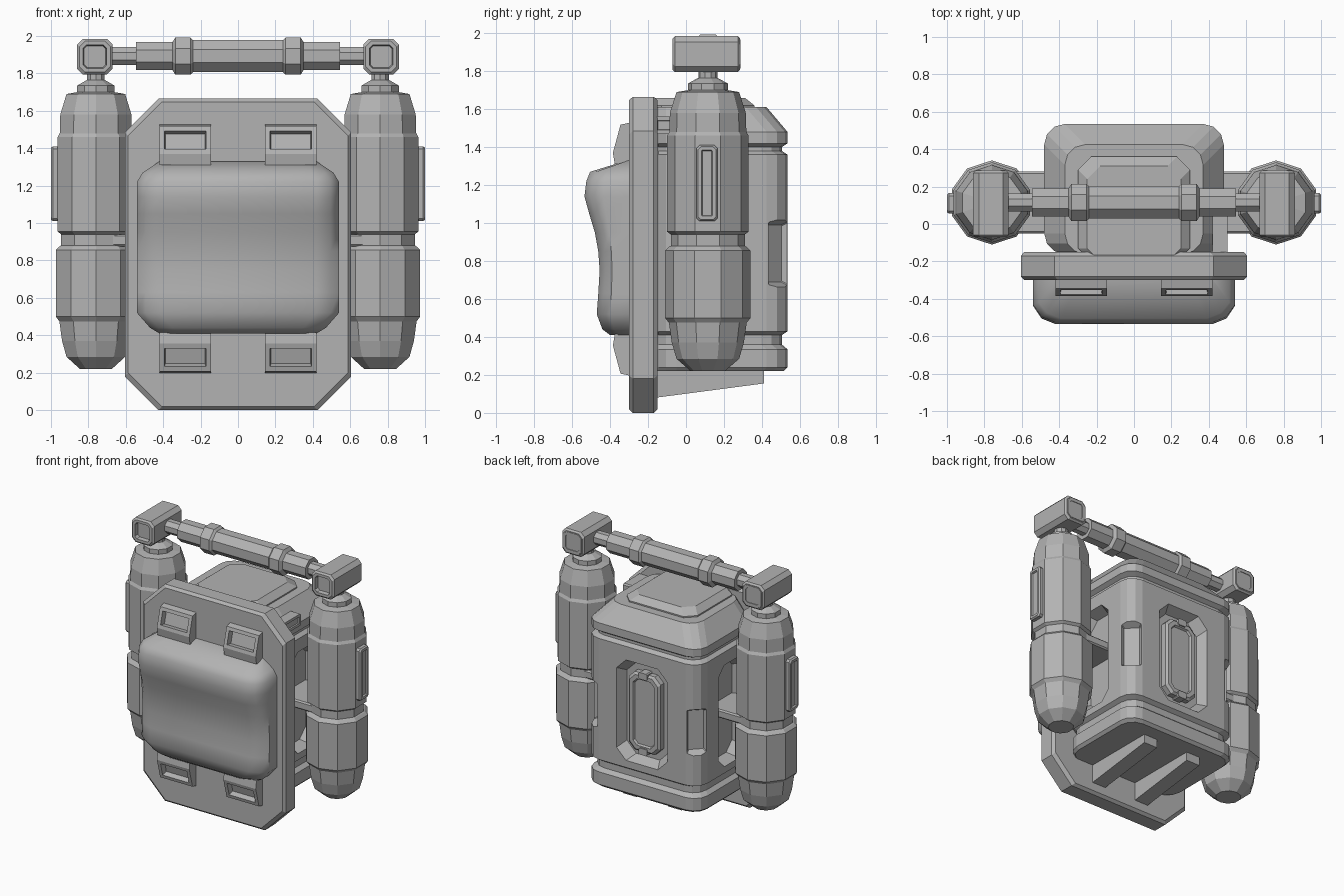
import bpy, bmesh, math
from mathutils import Matrix, Vector

cube = bpy.data.objects.get("Cube")
if cube:
    bpy.data.objects.remove(cube, do_unlink=True)

grey = bpy.data.materials.new("plain_grey")
grey.use_nodes = True
grey.diffuse_color = (0.45, 0.45, 0.45, 1)
grey.node_tree.nodes["Principled BSDF"].inputs["Base Color"].default_value = (0.45, 0.45, 0.45, 1)


def ring(x0, x1, y0, y1, c, segs=1):
    """Rectangle with cut or rounded corners, as 2D points."""
    pts = []
    corners = ((x1 - c, y1 - c), (x0 + c, y1 - c), (x0 + c, y0 + c), (x1 - c, y0 + c))
    for k, (cx, cy) in enumerate(corners):
        for s in range(segs + 1):
            a = (k + s / segs) * math.pi / 2
            pts.append((cx + c * math.cos(a), cy + c * math.sin(a)))
    return pts


def loft(name, rings, matrix=None, mirror=False, inset=None):
    """Skin a stack of equal rings, cap the ends and optionally sink facing panels."""
    bm = bmesh.new()
    rows = [[bm.verts.new(p) for p in r] for r in rings]
    n = len(rows[0])
    for a, b in zip(rows, rows[1:]):
        for i in range(n):
            bm.faces.new((a[i], a[(i + 1) % n], b[(i + 1) % n], b[i]))
    bm.faces.new(rows[0])
    bm.faces.new(rows[-1])
    bmesh.ops.recalc_face_normals(bm, faces=bm.faces)
    bm.normal_update()
    if inset:
        direction, width, depth = inset
        hit = [f for f in bm.faces if f.normal.dot(Vector(direction).normalized()) > 0.97]
        bmesh.ops.inset_region(bm, faces=hit, thickness=width, use_even_offset=True)
        bmesh.ops.inset_region(bm, faces=hit, thickness=width * 0.3, depth=-depth)
    if matrix:
        bm.transform(matrix)
    mesh = bpy.data.meshes.new(name)
    bm.to_mesh(mesh)
    bm.free()
    mesh.materials.append(grey)
    ob = bpy.data.objects.new(name, mesh)
    bpy.context.collection.objects.link(ob)
    if mirror:
        ob.modifiers.new("mirror", 'MIRROR').use_mirror_merge = False
    return ob


def slab(name, hw, z0, z1, c, levels, loc=(0, 0), angle=0, **kw):
    """Upright cut-corner slab; levels are (outward distance, edge inset)."""
    rings = [[(a, y, b) for a, b in ring(-hw + i, hw - i, z0 + i, z1 - i, c)] for y, i in levels]
    m = Matrix.Translation((*loc, 0)) @ Matrix.Rotation(math.radians(angle), 4, 'Z')
    return loft(name, rings, m, **kw)


def lathe(name, profile, sides, turn, matrix, mirror=False):
    angles = [turn + 2 * math.pi * k / sides for k in range(sides)]
    rings = [[(r * math.cos(a), r * math.sin(a), z) for a in angles] for r, z in profile]
    return loft(name, rings, matrix, mirror)


# Back plate
slab("back_plate", 0.605, 0, 1.665, 0.18,
     [(-0.30, 0.018), (-0.28, 0), (-0.17, 0), (-0.15, 0.018)])

# Soft pad: sections as (height, half width, front)
pad = []
for z, w, f in ((0.41, 0.42, -0.40), (0.44, 0.47, -0.44), (0.52, 0.54, -0.47),
                (0.63, 0.54, -0.462), (0.75, 0.54, -0.455), (0.85, 0.54, -0.462),
                (0.95, 0.54, -0.48), (1.05, 0.54, -0.51), (1.14, 0.54, -0.535),
                (1.22, 0.54, -0.525), (1.27, 0.51, -0.505), (1.33, 0.42, -0.31)):
    side = f + 0.4 * (-0.29 - f)
    pad.append([(-w, -0.29, z), (-w, side, z), (-w + 0.045, f + 0.03, z), (-w + 0.12, f, z),
                (w - 0.12, f, z), (w - 0.045, f + 0.03, z), (w, side, z), (w, -0.29, z)])
pad_ob = loft("padding", pad)
bpy.ops.object.select_all(action='DESELECT')
pad_ob.select_set(True)
bpy.context.view_layer.objects.active = pad_ob
bpy.ops.object.shade_smooth_by_angle(angle=math.radians(45))

# Strap buckles, above and below the pad
for name, base, up in (("upper_buckle", 1.53, -1), ("lower_buckle", 0.195, 1)):
    side = ((-0.29, 0), (-0.345, 0.012), (-0.385, 0.16), (-0.375, 0.22), (-0.29, 0.22))
    rings = [[(x, y, base + up * h) for y, h in side] for x in (0.145, 0.42)]
    loft(name, rings, mirror=True, inset=((0, -0.148, -up * 0.04), 0.026, 0.04))

# Main body with band grooves and sloped roof
levels = ((0.02, 0.22), (0, 0.24), (0, 0.335), (0.03, 0.36), (0.03, 0.41), (0, 0.43),
          (0, 1.36), (0.03, 1.38), (0.03, 1.40), (0, 1.42), (0, 1.48), (0.11, 1.61))
body = loft("main_body", [[(x, y, z) for x, y in ring(-0.48 + i, 0.48 - i, -0.16, 0.535 - i, 0.11, 3)]
                          for i, z in levels])

# Recesses cut in the back, sides and rear corners
cutters = [slab("cutter", 0.22, 0.48, 1.26, 0.08, [(-0.075, 0.04), (0.03, -0.01)], (0, 0.535))]
for s in (-1, 1):
    cutters.append(slab("cutter", 0.16, 0.48, 1.26, 0.07, [(-0.09, 0.03), (0.03, -0.01)],
                        (s * 0.48, 0.13), -90 * s))
    cutters.append(slab("cutter", 0.085, 0.66, 1.02, 0.005, [(-0.055, 0.03), (0.04, -0.02)],
                        (s * 0.448, 0.503), -45 * s))
bpy.context.view_layer.objects.active = body
for cutter in cutters:
    cutter.hide_render = True
    mod = body.modifiers.new("recess", 'BOOLEAN')
    mod.operation, mod.solver, mod.object = 'DIFFERENCE', 'EXACT', cutter
    bpy.ops.object.modifier_apply(modifier=mod.name)
    bpy.data.objects.remove(cutter, do_unlink=True)

# Raised roof, rear hatch with latches, side hatch
loft("raised_roof", [[(x, y, z) for x, y in ring(-0.30 + i, 0.30 - i, -0.2, 0.36 - i, 0.07)]
                     for i, z in ((0, 1.60), (0, 1.62), (0.05, 1.66))])
slab("rear_hatch", 0.135, 0.57, 1.17, 0.05, [(0.44, 0), (0.50, 0), (0.515, 0.015)],
     inset=((0, 1, 0), 0.03, 0.015))
for z in (0.555, 1.135):
    slab("hatch_latch", 0.035, z, z + 0.05, 0.008, [(0.45, 0), (0.525, 0)])
slab("side_hatch", 0.11, 1.47, 1.56, 0.01, [(-0.06, 0), (0.02, 0)], (0.48, -0.06), -90,
     inset=((0, 1, 0), 0.02, 0.01))

# Support ribs under the body
rib = ((-0.16, 0.08), (0.41, 0.155), (0.41, 0.25), (-0.16, 0.25))
loft("support_rib", [[(x, y, z) for y, z in rib] for x in (0.135, 0.25)], mirror=True)

# Tanks and their fittings
tank = ((0.09, 0.22), (0.165, 0.285), (0.19, 0.37), (0.205, 0.475), (0.225, 0.50), (0.225, 0.855),
        (0.205, 0.875), (0.195, 0.88), (0.195, 0.94), (0.215, 0.955), (0.215, 1.46), (0.203, 1.48),
        (0.20, 1.58), (0.165, 1.69), (0.105, 1.70), (0.105, 1.735), (0.06, 1.76), (0.05, 1.765),
        (0.05, 1.82))
lathe("tank", tank, 10, math.pi / 2, Matrix.Translation((0.76, 0.115, 0)), True)
slab("tank_panel", 0.055, 1.01, 1.41, 0.015, [(-0.07, 0), (-0.01, 0), (0, 0.008)], (1, 0.11), -90,
     mirror=True, inset=((0, 1, 0), 0.018, 0.012))
slab("tank_bracket", 0.165, 0.875, 0.94, 0.01, [(0.36, 0), (0.72, 0)], (0, 0.115), -90, mirror=True)

# Handle end blocks and bar
block = slab("handle_end", 0.095, 1.795, 1.985, 0.03,
             [(-0.07, 0.012), (-0.058, 0), (0.273, 0), (0.285, 0.012)], (0.765, 0),
             mirror=True, inset=((0, -1, 0), 0.02, 0.03))
slab("handle_end_rear_rim", 0.08, 1.81, 1.97, 0.025, [(0.27, 0), (0.288, 0.004)], (0.765, 0),
     mirror=True, inset=((0, 1, 0), 0.02, 0.015))
bar = ((0.085, 0), (0.085, 0.24), (0.10, 0.255), (0.10, 0.335), (0.075, 0.35), (0.075, 0.545),
       (0.048, 0.546), (0.048, 0.69))
flat = 1 / math.cos(math.pi / 8)
bar = [(r * flat, x) for r, x in bar]
bar = [(r, -x) for r, x in reversed(bar[1:])] + bar[1:]
lathe("handle_bar", bar, 8, math.pi / 8,
      Matrix.Translation((0, 0.115, 1.893)) @ Matrix.Rotation(math.pi / 2, 4, 'Y'))
